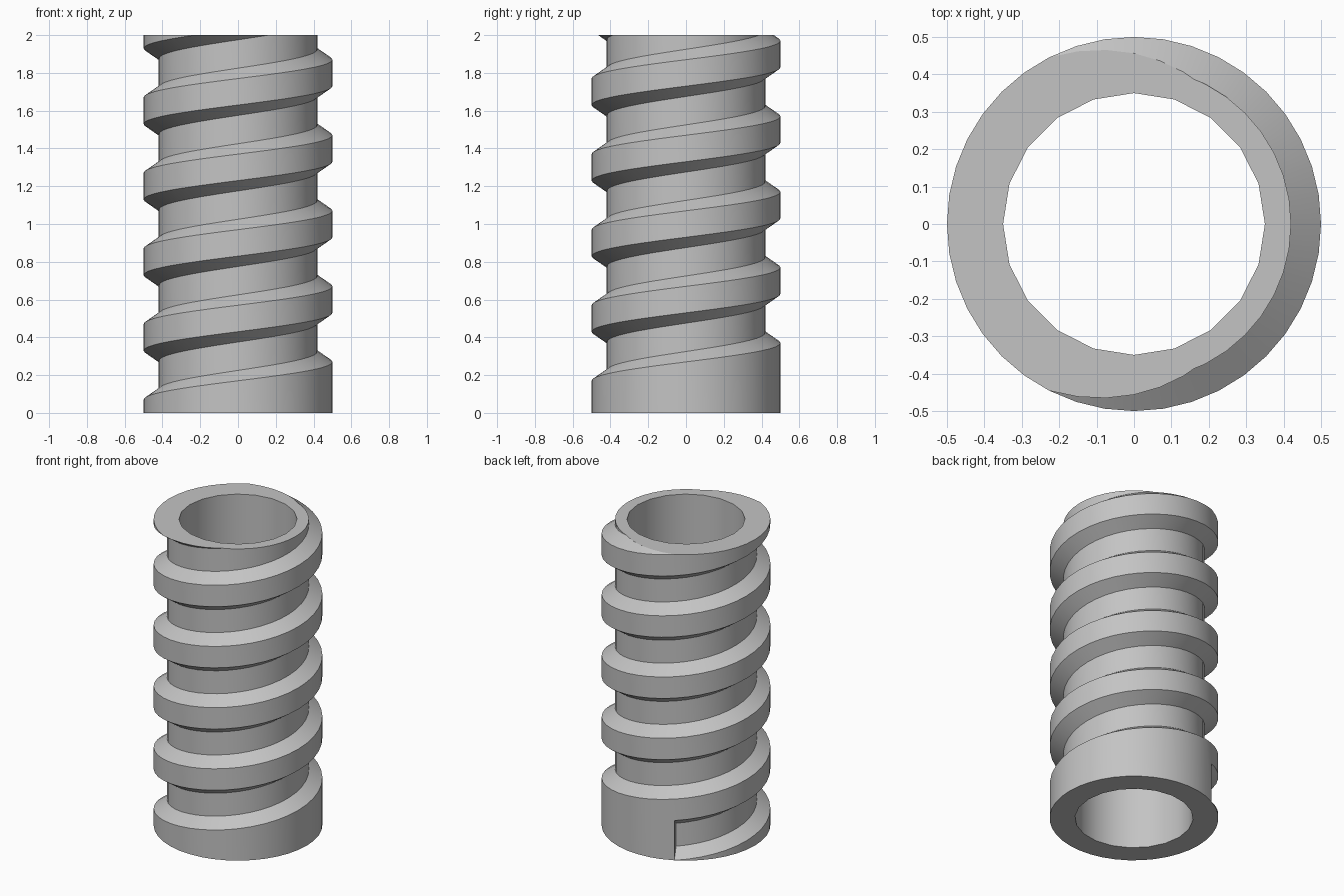
import bpy, bmesh
from math import cos, sin, pi, radians

cube = bpy.data.objects.get("Cube")
if cube:
    bpy.data.objects.remove(cube)

HEIGHT, PITCH = 2.0, 0.4
CREST, ROOT, BORE = 0.5, 0.42, 0.35
SEG, BORE_SEG, TURNS = 40, 20, 6
START = radians(117)

bm = bmesh.new()


def point(radius, angle, z):
    return bm.verts.new((radius * cos(angle), radius * sin(angle), z))


# Helical rows: crest top, root bottom, root top, next crest bottom
profile = [(CREST, 0), (ROOT, 0.055), (ROOT, 0.205), (CREST, 0.26)]
rows = []
for j in range((TURNS + 1) * SEG + 1):
    angle, rise = START + 2 * pi * j / SEG, PITCH * j / SEG
    rows.append([point(r, angle, rise + dz) for r, dz in profile])

# Thread surface, each turn joined to the one above
for j in range(TURNS * SEG):
    here = rows[j] + [rows[j + SEG][0]]
    there = rows[j + 1] + [rows[j + SEG + 1][0]]
    for k in range(len(profile)):
        bm.faces.new((here[k], there[k], there[k + 1], here[k + 1]))

# Step where the groove starts
bm.faces.new(rows[0])

# Plain collar wall under the first turn
base = [rows[0][0]] + [point(CREST, START + 2 * pi * j / SEG, 0) for j in range(1, SEG)]
bm.faces.new((base[0], base[1], rows[1][0]))
for j in range(1, SEG - 1):
    bm.faces.new((base[j], base[j + 1], rows[j + 1][0], rows[j][0]))
bm.faces.new((base[-1], base[0], rows[0][3], rows[SEG][0], rows[SEG - 1][0]))

# Trim the thread level at the top
bmesh.ops.delete(bm, geom=[v for v in bm.verts if not v.link_faces], context='VERTS')
bmesh.ops.bisect_plane(bm, geom=bm.verts[:] + bm.edges[:] + bm.faces[:], dist=1e-5,
                       plane_co=(0, 0, HEIGHT), plane_no=(0, 0, 1), clear_outer=True)

# Bore wall
low, high = [[point(BORE, 2 * pi * i / BORE_SEG, z) for i in range(BORE_SEG)]
             for z in (0, HEIGHT)]
for i in range(BORE_SEG):
    n = (i + 1) % BORE_SEG
    bm.faces.new((low[n], low[i], high[i], high[n]))

# Flat ring ends
for z in (0, HEIGHT):
    rim = [e for e in bm.edges if e.is_boundary and all(abs(v.co.z - z) < 1e-4 for v in e.verts)]
    bmesh.ops.triangle_fill(bm, edges=rim, use_beauty=True, normal=(0, 0, 1))
bmesh.ops.recalc_face_normals(bm, faces=bm.faces)

mesh = bpy.data.meshes.new("threaded_sleeve")
bm.to_mesh(mesh)
bm.free()
sleeve = bpy.data.objects.new("threaded_sleeve", mesh)
bpy.context.collection.objects.link(sleeve)

# Single grey material
grey = bpy.data.materials.new("plain_grey")
grey.use_nodes = True
colour = (0.55, 0.55, 0.55, 1)
grey.diffuse_color = colour
grey.node_tree.nodes["Principled BSDF"].inputs["Base Color"].default_value = colour
mesh.materials.append(grey)

# Smooth round walls, crisp thread edges
bpy.ops.object.select_all(action='DESELECT')
sleeve.select_set(True)
bpy.context.view_layer.objects.active = sleeve
bpy.ops.object.shade_smooth_by_angle(angle=radians(30))
